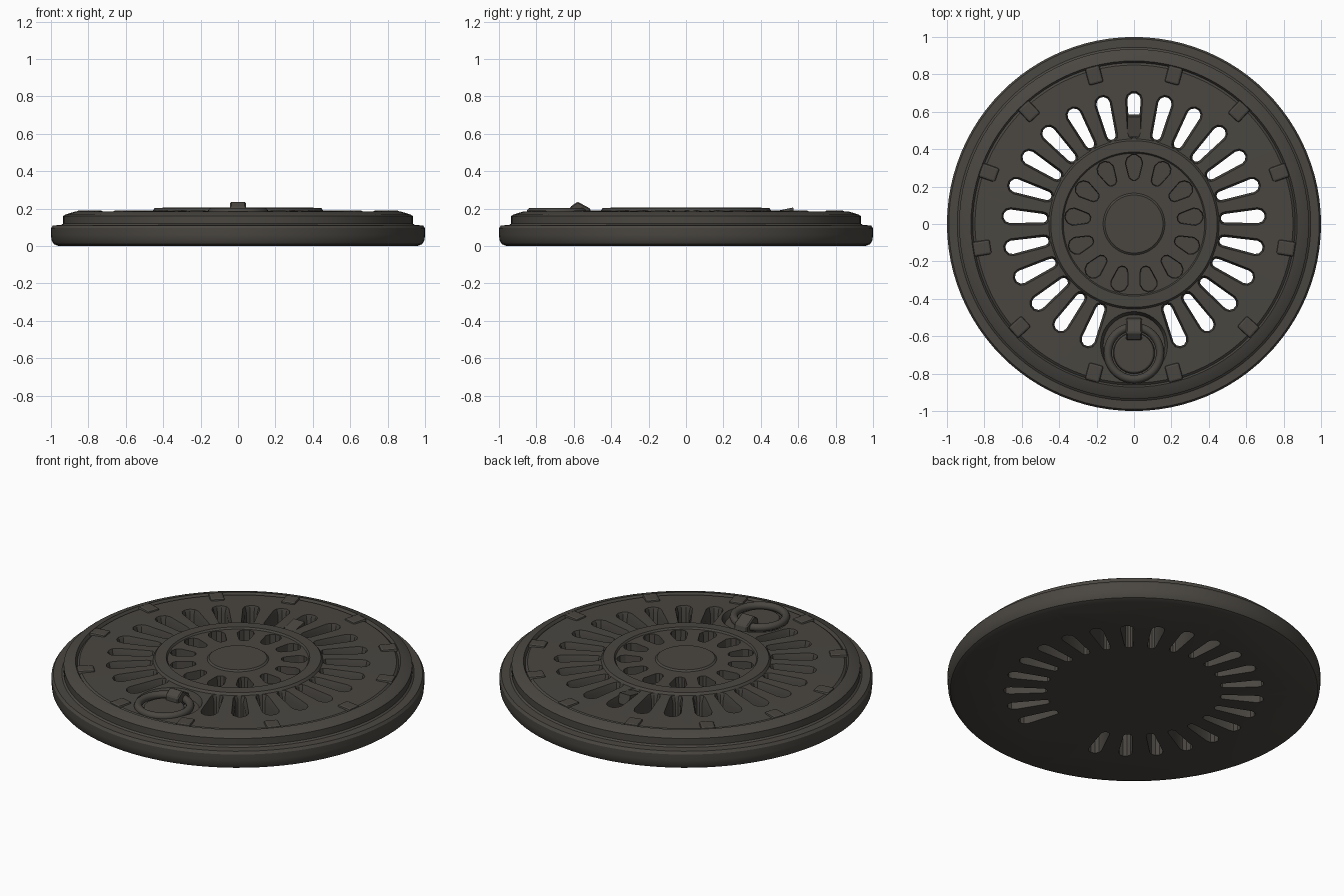
import bpy, bmesh
from math import sin, cos, pi, radians
from mathutils import Matrix, Vector

cube = bpy.data.objects.get("Cube")
if cube:
    bpy.data.objects.remove(cube, do_unlink=True)

# Single cast iron colour
iron = bpy.data.materials.new("dark cast iron")
iron.use_nodes = True
COLOR = (0.068, 0.062, 0.053, 1)
iron.diffuse_color = COLOR
shader = iron.node_tree.nodes["Principled BSDF"]
shader.inputs["Base Color"].default_value = COLOR
shader.inputs["Roughness"].default_value = 0.8


def make_object(name, bm):
    bmesh.ops.recalc_face_normals(bm, faces=bm.faces)
    mesh = bpy.data.meshes.new(name)
    bm.to_mesh(mesh)
    bm.free()
    mesh.materials.append(iron)
    obj = bpy.data.objects.new(name, mesh)
    bpy.context.collection.objects.link(obj)
    return obj


def smooth(obj, angle=30):
    bpy.ops.object.select_all(action='DESELECT')
    obj.select_set(True)
    bpy.context.view_layer.objects.active = obj
    bpy.ops.object.shade_smooth_by_angle(angle=radians(angle))


def bridge(bm, a, b):
    n = len(a)
    for i in range(n):
        bm.faces.new((a[i], a[(i + 1) % n], b[(i + 1) % n], b[i]))


def loft(bm, loops):
    """Skin a stack of closed loops and cap both ends."""
    rings = [[bm.verts.new(p) for p in loop] for loop in loops]
    for a, b in zip(rings, rings[1:]):
        bridge(bm, a, b)
    bm.faces.new(rings[0])
    bm.faces.new(rings[-1])


def lathe(bm, profile, steps=96, y=0):
    loft(bm, [[(r * cos(2 * pi * i / steps), y + r * sin(2 * pi * i / steps), z)
               for i in range(steps)] for r, z in profile])


def slot(bm, angle, inner, outer, w_in, w_out, levels):
    """Tapered round-ended radial slot; levels are (height, widening)."""
    turn = Matrix.Rotation(angle, 3, 'Z')
    loops = []
    for z, grow in levels:
        loop = []
        for centre, w, start in ((outer - w_out, w_out, -pi / 2),
                                 (inner + w_in, w_in, pi / 2)):
            for i in range(6):
                a = start + pi * i / 5
                r = w + grow
                loop.append(turn @ Vector((centre + r * cos(a), r * sin(a), z)))
        loops.append(loop)
    loft(bm, loops)


def carve(target, bm):
    cutter = make_object("cutter", bm)
    cutter.hide_render = True
    mod = target.modifiers.new("carve", 'BOOLEAN')
    mod.operation = 'DIFFERENCE'
    mod.solver = 'EXACT'
    mod.object = cutter
    bpy.context.view_layer.update()
    graph = bpy.context.evaluated_depsgraph_get()
    result = bpy.data.meshes.new_from_object(target.evaluated_get(graph))
    target.modifiers.clear()
    target.data = result
    bpy.data.objects.remove(cutter, do_unlink=True)


# Lid: rounded outer frame, stepped plate and raised hub
bm = bmesh.new()
lathe(bm, [(0.96, 0), (0.985, 0.01), (0.997, 0.03), (1, 0.06), (1, 0.095),
           (0.99, 0.11), (0.945, 0.112), (0.935, 0.12), (0.935, 0.16),
           (0.925, 0.167), (0.872, 0.184), (0.862, 0.168), (0.85, 0.178),
           (0.47, 0.19), (0.455, 0.19), (0.445, 0.203), (0.385, 0.205),
           (0.378, 0.195), (0.165, 0.195), (0.155, 0.203)])
lid = make_object("lid", bm)

# Through slots, leaving out the pair under the lifting ring
bm = bmesh.new()
for i in range(25):
    if i not in (12, 13):
        slot(bm, pi / 2 + i * 2 * pi / 25, 0.465, 0.7, 0.023, 0.036,
             [(-0.1, 0), (0.15, 0), (0.19, 0.012), (0.3, 0.012)])
# Blind pockets in the hub
for i in range(13):
    slot(bm, pi / 2 + i * 2 * pi / 13, 0.235, 0.37, 0.028, 0.044,
         [(0.13, 0), (0.3, 0.008)])
carve(lid, bm)

# Dished recess for the lifting ring
bm = bmesh.new()
lathe(bm, [(0.165, 0.15), (0.182, 0.19), (0.182, 0.3)], 40, -0.65)
carve(lid, bm)
smooth(lid)

# Raised centre of the recess
bm = bmesh.new()
lathe(bm, [(0.112, 0.14), (0.108, 0.175), (0.1, 0.18)], 32, -0.69)
smooth(make_object("recess_boss", bm))

# Lifting ring
bpy.ops.mesh.primitive_torus_add(major_radius=0.14, minor_radius=0.022,
                                 major_segments=40, minor_segments=10,
                                 location=(0, -0.69, 0.182))
ring = bpy.context.object
ring.name = "lifting_ring"
ring.data.materials.append(iron)
smooth(ring, 60)

# Wedge bracket holding the ring
outline = [(-0.622, 0.14), (-0.62, 0.208), (-0.58, 0.237),
           (-0.512, 0.2), (-0.5, 0.14)]
bm = bmesh.new()
loft(bm, [[(x, y, z) for y, z in outline] for x in (-0.042, 0.042)])
bracket = make_object("ring_bracket", bm)
bevel = bracket.modifiers.new("soft edges", 'BEVEL')
bevel.width = 0.006

# Locking lugs around the plate edge
bm = bmesh.new()
for a in (75, 47, 19.5, -9, -42, -75):
    for angle in (a, 180 - a):
        place = (Matrix.Rotation(radians(angle), 4, 'Z')
                 @ Matrix.Translation((0.823, 0, 0.173))
                 @ Matrix.Diagonal((0.095, 0.08, 0.034, 1)))
        bmesh.ops.create_cube(bm, size=1, matrix=place)
lugs = make_object("locking_lugs", bm)
bevel = lugs.modifiers.new("soft edges", 'BEVEL')
bevel.width = 0.012
bevel.segments = 2

# Rubble stuck in the rear slot
bm = bmesh.new()
bmesh.ops.create_cube(bm, size=1, matrix=Matrix.Translation((0, 0.525, 0.165))
                      @ Matrix.Rotation(radians(12), 4, 'X')
                      @ Matrix.Diagonal((0.07, 0.11, 0.06, 1)))
make_object("slot_rubble", bm)
